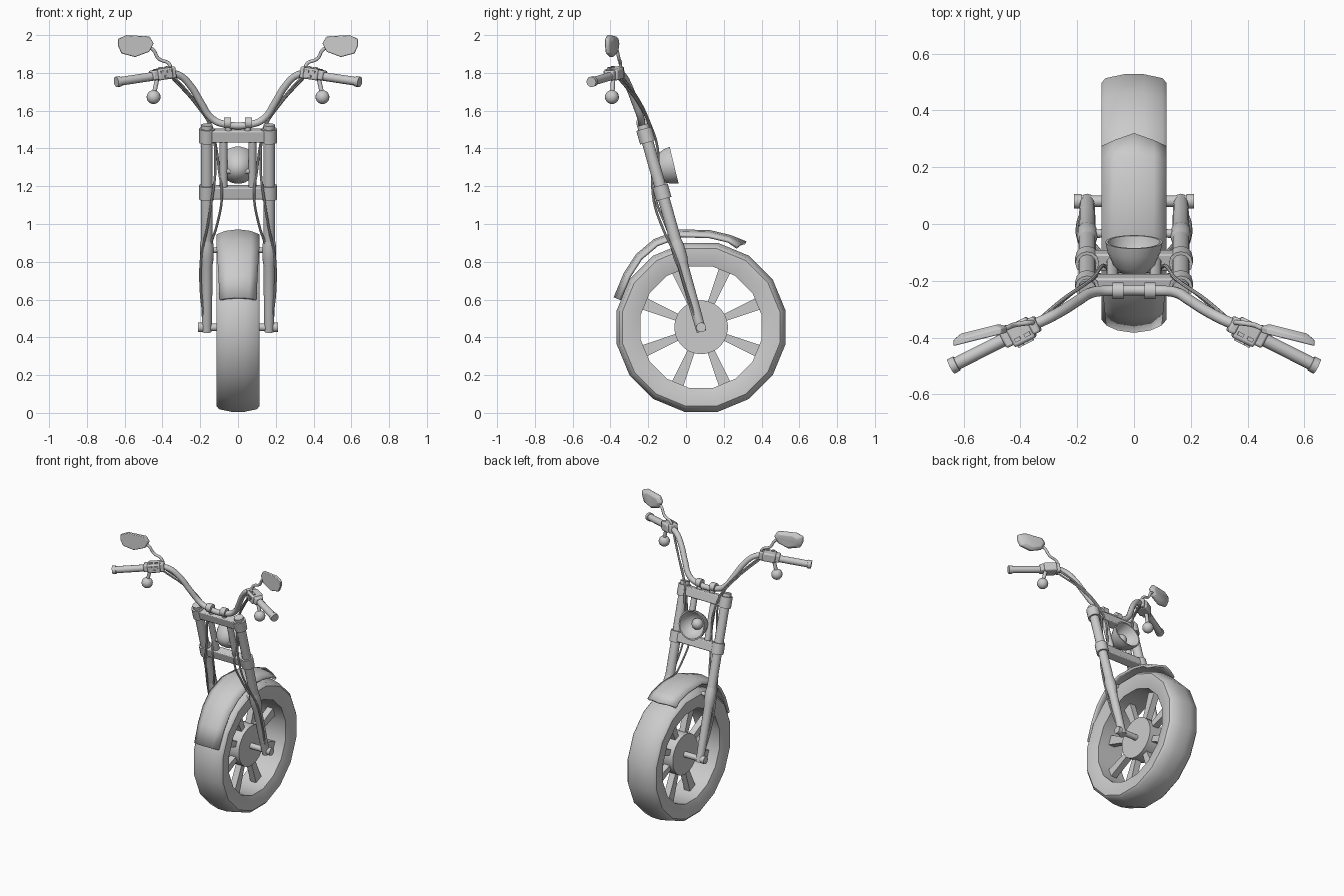
import bpy, bmesh, math
from mathutils import Vector, Matrix

if "Cube" in bpy.data.objects:
    bpy.data.objects.remove(bpy.data.objects["Cube"])

TILT = 0.2767                                   # fork rake
ROT = Matrix.Rotation(TILT, 3, 'X')
HUB = Vector((0, 0.08, 0.453))


def fork(x, z, off=0.0):
    """Point on the raked fork plane at height z, pushed towards +y by off."""
    return Vector((x, 0.075 - 0.284 * (z - 0.455), z)) + ROT @ Vector((0, off, 0))


def finish(ob, mirror=False, bevel=0.0, angle=40):
    bpy.ops.object.select_all(action='DESELECT')
    ob.select_set(True)
    bpy.context.view_layer.objects.active = ob
    bpy.ops.object.shade_smooth_by_angle(angle=math.radians(angle))
    if bevel:
        m = ob.modifiers.new('bevel', 'BEVEL')
        m.width, m.segments = bevel, 2
    if mirror:
        ob.modifiers.new('mirror', 'MIRROR')
    return ob


def from_bm(name, bm, **kw):
    me = bpy.data.meshes.new(name)
    bm.to_mesh(me)
    bm.free()
    ob = bpy.data.objects.new(name, me)
    bpy.context.collection.objects.link(ob)
    return finish(ob, **kw)


def tube(name, pts, r, radii=None, smooth=False, res=4, **kw):
    cu = bpy.data.curves.new(name, 'CURVE')
    cu.dimensions, cu.bevel_depth, cu.bevel_resolution = '3D', r, res
    cu.use_fill_caps, cu.resolution_u = True, 5
    sp = cu.splines.new('BEZIER' if smooth else 'POLY')
    dst = sp.bezier_points if smooth else sp.points
    dst.add(len(pts) - 1)
    for i, p in enumerate(pts):
        if smooth:
            dst[i].co = p
            dst[i].handle_left_type = dst[i].handle_right_type = 'AUTO'
        else:
            dst[i].co = (*p, 1)
        if radii:
            dst[i].radius = radii[i]
    ob = bpy.data.objects.new(name, cu)
    bpy.context.collection.objects.link(ob)
    bpy.ops.object.select_all(action='DESELECT')
    ob.select_set(True)
    bpy.context.view_layer.objects.active = ob
    bpy.ops.object.convert(target='MESH')
    return finish(bpy.context.view_layer.objects.active, **kw)


def box(name, c, size, rot=Matrix.Identity(3), **kw):
    bm = bmesh.new()
    bmesh.ops.create_cube(bm, size=1)
    bm.transform(Matrix.Translation(c) @ rot.to_4x4() @ Matrix.Diagonal((*size, 1)))
    return from_bm(name, bm, **kw)


def ball(name, c, r, **kw):
    bm = bmesh.new()
    bmesh.ops.create_uvsphere(bm, u_segments=16, v_segments=10, radius=r)
    bm.transform(Matrix.Translation(c))
    return from_bm(name, bm, **kw)


def lathe(name, prof, n, mat, closed=False, **kw):
    """Spin (radius, x) points around the local x axis."""
    bm = bmesh.new()
    rings = []
    for i in range(n):
        a = 2 * math.pi * (i + 0.5) / n
        rings.append([bm.verts.new((x, r * math.cos(a), r * math.sin(a))) for r, x in prof])
    k = len(prof)
    for i in range(n):
        a, b = rings[i], rings[(i + 1) % n]
        for j in range(k if closed else k - 1):
            bm.faces.new((a[j], b[j], b[(j + 1) % k], a[(j + 1) % k]))
    bmesh.ops.remove_doubles(bm, verts=bm.verts, dist=1e-5)
    bmesh.ops.recalc_face_normals(bm, faces=bm.faces)
    bm.transform(mat)
    return from_bm(name, bm, **kw)


# Wheel: tyre, hub, spokes, axle
half = [(0.327, 0.098), (0.385, 0.115), (0.425, 0.115), (0.442, 0.1), (0.456, 0.035)]
prof = half + [(r, -x) for r, x in reversed(half)]
lathe('tyre', prof, 16, Matrix.Translation(HUB), closed=True)
lathe('hub', [(0, 0.05), (0.142, 0.05), (0.142, -0.05), (0, -0.05)], 32, Matrix.Translation(HUB))
bm = bmesh.new()
for i in range(8):
    g = bmesh.ops.create_cube(bm, size=1)['verts']
    for v in g:
        w = 0.066 if v.co.z > 0 else 0.036
        v.co = (v.co.x * 0.045, v.co.y * w, 0.335 if v.co.z > 0 else 0.12)
    bmesh.ops.transform(bm, verts=g, matrix=Matrix.Translation(HUB) @
                        Matrix.Rotation(math.pi / 8 + i * math.pi / 4, 4, 'X'))
from_bm('spokes', bm)
tube('axle', [HUB + Vector((s * 0.205, 0, 0)) for s in (-1, 1)], 0.02)
tube('axle_nut', [HUB + Vector((x, 0, 0)) for x in (0.185, 0.212)], 0.026, mirror=True)

# Fender: crowned strip following an arc
arc = [(-.383, .612), (-.33, .74), (-.265, .84), (-.17, .92), (-.03, .972),
       (.13, .967), (.235, .942), (.32, .908)]
bm = bmesh.new()
rows = []
for i, (y, z) in enumerate(arc):
    a, b = Vector(arc[max(i - 1, 0)]), Vector(arc[min(i + 1, 7)])
    t = (b - a).normalized()
    w = 0.098 + 0.017 * min(i / 3, 1)
    row = []
    for f, d in ((-1, .028), (-.6, .009), (0, 0), (.6, .009), (1, .028)):
        yy = y + t.y * d - (0.035 * abs(f) if i == 7 else 0)
        row.append(bm.verts.new((f * w, yy, z - t.x * d)))
    rows.append(row)
for a, b in zip(rows, rows[1:]):
    for j in range(4):
        bm.faces.new((a[j], a[j + 1], b[j + 1], b[j]))
fender = from_bm('fender', bm)
sol = fender.modifiers.new('solid', 'SOLIDIFY')
sol.thickness, sol.offset = 0.016, -1

# Fork legs and clamps
X = 0.165
tube('fork_upper', [fork(X, 0.85), fork(X, 1.525)], 0.031, mirror=True)
tube('fork_lower', [fork(X, z) for z in (.43, .6, .78, .82, .88, .92)], 0.03,
     [0.85, 0.95, 1, 1.22, 1.22, 1], mirror=True)
tube('fender_bracket', [fork(0.1, 0.86, 0.01), fork(X, 0.86)], 0.015, mirror=True)
for name, z in (('upper_clamp', 1.468), ('lower_clamp', 1.168)):
    box(name, fork(0, z), (0.33, 0.06, 0.064), ROT, bevel=0.006)
    tube(name + '_ring', [fork(X, z - 0.036), fork(X, z + 0.036)], 0.042, mirror=True)
tube('inner_post', [fork(0.076, 1.17), fork(0.076, 1.45)], 0.021, mirror=True)

# Headlight: open shell with lamp, facing +y
axis = Vector((0, 0.972, 0.235))
mat = Matrix.Translation((0, -0.063, 1.312)) @ axis.to_track_quat('X', 'Z').to_matrix().to_4x4()
lathe('headlight', [(0, -.13), (.035, -.12), (.072, -.085), (.094, -.035), (.101, 0), (.092, 0),
                    (.085, -.03), (.062, -.07), (0, -.1)], 24, mat)
ball('headlight_bulb', mat @ Vector((-0.068, 0, 0)), 0.038)
tube('headlight_mount', [fork(-0.08, 1.28), fork(0.08, 1.28)], 0.014)

# Handlebar, risers, grips
side = [(.09, -.235, 1.533), (.145, -.24, 1.565), (.195, -.268, 1.64), (.25, -.303, 1.73),
        (.31, -.335, 1.787), (.37, -.362, 1.797)]
ga, gb = Vector((.42, -.388, 1.786)), Vector((.645, -.502, 1.752))
path = [(-x, y, z) for x, y, z in reversed(side)] + side
path = [(-ga.x, ga.y, ga.z)] + path + [ga]
tube('handlebar', path, 0.019, smooth=True)
tube('riser', [(.05, -.222, 1.48), (.055, -.235, 1.545)], 0.018, mirror=True)
tube('riser_clamp', [(.037, -.235, 1.536), (.075, -.235, 1.536)], 0.029, mirror=True)
d = (gb - ga).normalized()
tube('grip', [ga, gb - d * .025, gb - d * .024, gb], 0.023, [1, 1, 1.22, 1.22], mirror=True)

# Switch boxes with buttons
gr = d.to_track_quat('X', 'Z').to_matrix()
sc = Vector((.398, -.38, 1.795))
box('switch_box', sc, (0.085, 0.08, 0.06), gr, mirror=True, bevel=0.009)
box('switch_collar', sc + d * 0.052, (0.035, 0.058, 0.052), gr, mirror=True, bevel=0.008)
box('bar_clamp', sc - d * 0.052, (0.03, 0.06, 0.062), gr, mirror=True, bevel=0.008)
for i, (u, v, w) in enumerate(((-.018, -.04, .012), (.02, -.04, .012), (0, -.04, -.014),
                               (-.02, -.018, .031), (.018, -.018, .031))):
    box(f'button_{i}', sc + gr @ Vector((u, v, w)), (.022, .014, .014), gr, mirror=True)

# Turn signals
tube('signal_stem', [(.425, -.385, 1.78), (.445, -.39, 1.69)], 0.012, mirror=True)
ball('turn_signal', (.447, -.392, 1.672), 0.037, mirror=True)

# Mirrors on bent stems
tube('mirror_stem', [(.36, -.35, 1.8), (.362, -.347, 1.845), (.42, -.355, 1.875), (.452, -.367, 1.925),
                     (.49, -.375, 1.94)], 0.009, smooth=True, mirror=True)
shape = [(.635, 1.98), (.59, 2.0), (.468, 1.993), (.447, 1.957), (.47, 1.912), (.545, 1.884),
         (.617, 1.903), (.636, 1.945)]
bm = bmesh.new()
loops = []
for off, s in ((-.017, 1), (.004, 1), (.02, .72)):
    loops.append([bm.verts.new((.54 + (x - .54) * s, -.365 - (x - .445) * .25 * s + off - .024 * (1 - s),
                                1.943 + (z - 1.943) * s)) for x, z in shape])
for a, b in zip(loops, loops[1:]):
    for j in range(8):
        bm.faces.new((a[j], a[(j + 1) % 8], b[(j + 1) % 8], b[j]))
bm.faces.new(loops[0])
bm.faces.new(loops[-1])
bmesh.ops.recalc_face_normals(bm, faces=bm.faces)
from_bm('rear_mirror', bm, mirror=True, bevel=0.004)

# Control cables
tube('cable_inner', [(.35, -.35, 1.79), (.25, -.265, 1.68), (.15, -.195, 1.54), (.115, -.15, 1.4),
                     (.1, -.15, 1.28), (.085, -.165, 1.16), (.11, -.11, 1.0), (.15, -.06, .88)],
     0.0065, smooth=True, res=2, mirror=True)
tube('cable_outer', [(.35, -.36, 1.775), (.22, -.245, 1.63), (.14, -.19, 1.5), (.12, -.18, 1.3),
                     (.14, -.17, 1.12), (.165, -.12, .97), (.193, -.06, .84), (.197, 0, .65),
                     (.18, .05, .5)], 0.0065, smooth=True, res=2, mirror=True)
